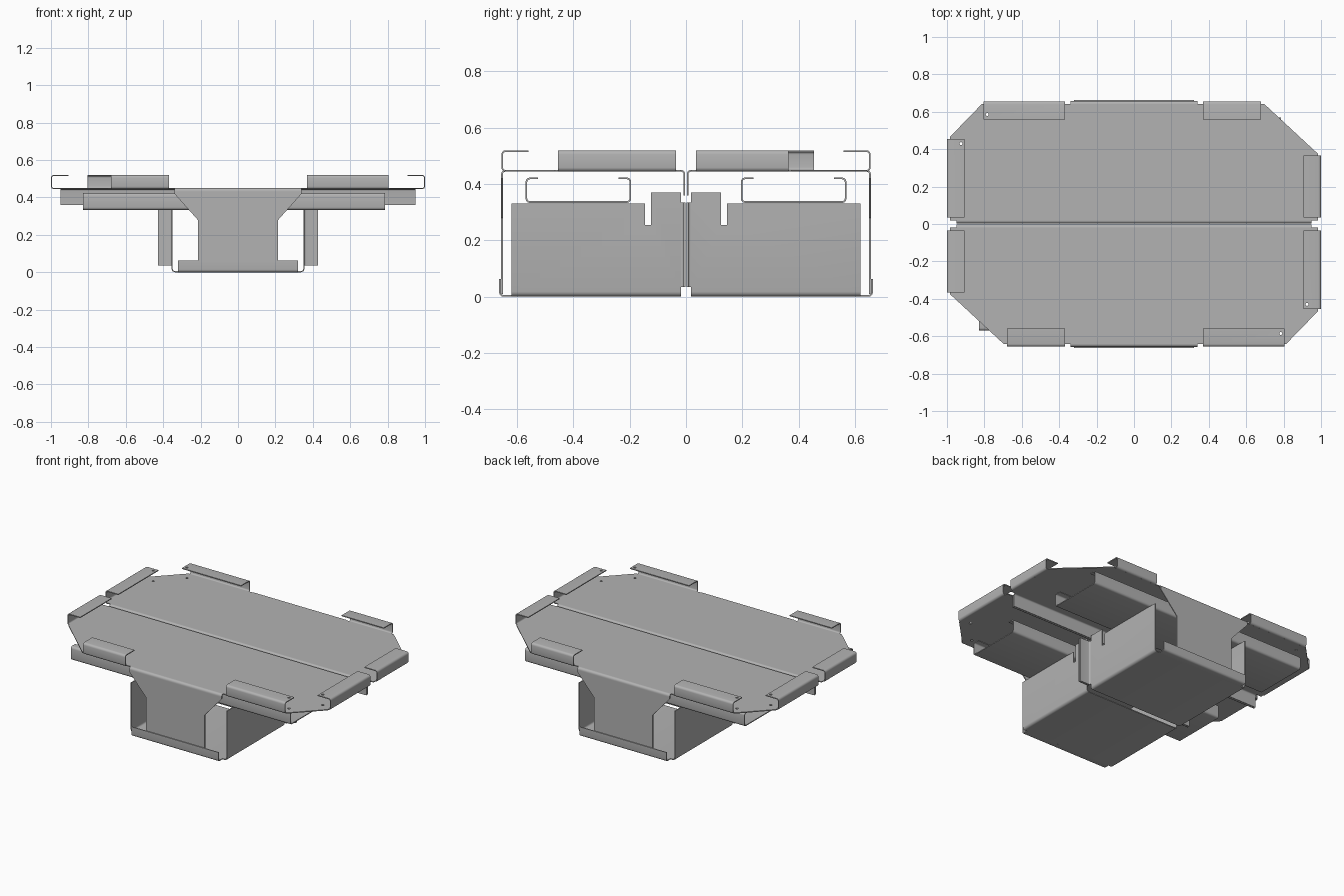
import bpy, bmesh, math
from mathutils import Vector, Matrix

if "Cube" in bpy.data.objects:
    bpy.data.objects.remove(bpy.data.objects["Cube"])

T = 0.006          # sheet thickness
TOP = 0.447        # deck height
LIP = 0.517        # height of the folded edge lips
WALL = 0.352       # half width of the lower box

steel = bpy.data.materials.new("grey_steel")
steel.use_nodes = True
COLOUR = (0.45, 0.45, 0.45, 1)
steel.diffuse_color = COLOUR
steel.node_tree.nodes["Principled BSDF"].inputs["Base Color"].default_value = COLOUR


def rounded(points, radius=0.012, steps=4):
    """Round the inner corners of an open path."""
    pts = [Vector(p) for p in points]
    out = [pts[0]]
    for a, b, c in zip(pts, pts[1:], pts[2:]):
        start = b + (a - b).normalized() * radius
        end = b + (c - b).normalized() * radius
        centre = start + end - b
        for i in range(steps + 1):
            t = i / steps * math.pi / 2
            out.append(centre + (start - centre) * math.cos(t) + (end - centre) * math.sin(t))
    return out + [pts[-1]]


def place(axis, p, d):
    return {"x": (d, p[0], p[1]), "y": (p[0], d, p[1]), "z": (p[0], p[1], d)}[axis]


def finish(name, bm, turn, cutters=()):
    """Thicken the sheet, cut it, and bake the result."""
    bmesh.ops.recalc_face_normals(bm, faces=bm.faces)
    if turn:
        bmesh.ops.rotate(bm, verts=bm.verts, matrix=Matrix.Rotation(math.pi, 3, "Z"))
    mesh = bpy.data.meshes.new(name)
    bm.to_mesh(mesh)
    bm.free()
    ob = bpy.data.objects.new(name, mesh)
    bpy.context.collection.objects.link(ob)
    mod = ob.modifiers.new("thickness", "SOLIDIFY")
    mod.thickness, mod.offset = T, 0
    for cutter in cutters:
        cut = ob.modifiers.new("cut", "BOOLEAN")
        cut.operation, cut.solver, cut.object = "DIFFERENCE", "EXACT", cutter
    dg = bpy.context.evaluated_depsgraph_get()
    baked = bpy.data.meshes.new_from_object(ob.evaluated_get(dg))
    ob.modifiers.clear()
    ob.data = baked
    baked.materials.clear()
    baked.materials.append(steel)
    bpy.ops.object.select_all(action="DESELECT")
    ob.select_set(True)
    bpy.context.view_layer.objects.active = ob
    bpy.ops.object.shade_smooth_by_angle(angle=math.radians(30))
    return ob


def fold(name, path, axis, lo, hi, turn, radius=0.012, cutters=()):
    """Bent sheet: a rounded path extruded along an axis."""
    bm = bmesh.new()
    path = rounded(path, radius)
    rows = [[bm.verts.new(place(axis, p, d)) for p in path] for d in (lo, hi)]
    for i in range(len(path) - 1):
        bm.faces.new((rows[0][i], rows[0][i + 1], rows[1][i + 1], rows[1][i]))
    return finish(name, bm, turn, cutters)


def plate(name, outline, axis, depth, turn, cutters=()):
    bm = bmesh.new()
    bm.faces.new([bm.verts.new(place(axis, p, depth)) for p in outline])
    return finish(name, bm, turn, cutters)


def cutter_object(bm):
    mesh = bpy.data.meshes.new("cutter")
    bm.to_mesh(mesh)
    bm.free()
    ob = bpy.data.objects.new("cutter", mesh)
    ob.hide_render = True
    bpy.context.collection.objects.link(ob)
    return ob


def block_cutter(y0, y1, z0, z1, s):
    bm = bmesh.new()
    bmesh.ops.create_cube(bm, size=1)
    bmesh.ops.scale(bm, verts=bm.verts, vec=(1, y1 - y0, z1 - z0))
    bmesh.ops.translate(bm, verts=bm.verts, vec=(0, s * (y0 + y1) / 2, (z0 + z1) / 2))
    return cutter_object(bm)


def hole_cutter(x, y, s):
    bm = bmesh.new()
    bmesh.ops.create_cone(bm, cap_ends=True, segments=12, radius1=0.008, radius2=0.008,
                          depth=0.2, matrix=Matrix.Translation((s * x, s * y, 0.48)))
    return cutter_object(bm)


for half, s in (("front", 1), ("back", -1)):
    turn = s < 0
    side_hole = hole_cutter(0.925, -0.43, s)
    end_hole = hole_cutter(0.785, -0.585, s)
    notch = block_cutter(-0.145, -0.125, 0.255, 0.5, s)
    step = block_cutter(-0.7, -0.135, 0.33, 0.5, s)

    # deck with clipped corners and the downward fold at the middle
    plate(half + "_deck",
          [(-0.985, -0.018), (-0.985, -0.374), (-0.696, -0.642), (0.813, -0.642),
           (0.985, -0.465), (0.985, -0.018)], "z", TOP, turn, (side_hole, end_hole))
    fold(half + "_middle_web", [(-0.006, 0.36), (-0.006, TOP), (-0.02, TOP)],
         "x", -0.95, 0.95, turn)

    # upturned edge flanges with inward lips
    edge = [(-0.64, TOP), (-0.653, TOP), (-0.653, LIP), (-0.56, LIP)]
    fold(half + "_short_edge_lip", edge, "x", -0.68, -0.37, turn)
    fold(half + "_long_edge_lip", edge, "x", 0.37, 0.805, turn, cutters=(end_hole,))
    for name, sx, reach, cuts in (("short", -1, -0.365, ()), ("long", 1, -0.455, (side_hole,))):
        side = [(sx * x, z) for x, z in ((0.984, TOP), (0.997, TOP), (0.997, LIP), (0.905, LIP))]
        fold(f"{half}_{name}_side_lip", side, "y", reach, -0.035, turn, cutters=cuts)

    # tapered apron hanging from the deck edge
    fold(half + "_apron_bend", [(-0.64, TOP), (-0.654, TOP), (-0.654, 0.43)],
         "x", -0.34, 0.34, turn)
    taper = [(0.34, 0.43), (0.34, 0.42), (0.215, 0.28), (0.215, 0.01)]
    plate(half + "_apron", taper + [(-x, z) for x, z in reversed(taper)], "y", -0.654, turn)

    # lower box: open channel with notched walls, front lip and outward flanges
    fold(half + "_box", [(-WALL, 0.37), (-WALL, 0.003), (WALL, 0.003), (WALL, 0.37)],
         "y", -0.62, -0.018, turn, 0.015, (notch, step))
    fold(half + "_box_lip", [(-0.62, 0.003), (-0.661, 0.003), (-0.661, 0.062)],
         "x", -0.32, 0.32, turn)
    for side, sx in (("right", -1), ("left", 1)):
        fold(f"{half}_box_{side}_flange",
             [(sx * WALL, -0.018), (sx * WALL, -0.005), (sx * 0.428, -0.005)],
             "z", 0.035, 0.355 - 0.02, turn)

    # lipped channel running across under the deck
    ends = sorted((s * -0.83, s * 0.785))
    fold(half + "_cross_channel",
         [(-0.525, 0.42), (-0.567, 0.42), (-0.567, 0.336), (-0.198, 0.336),
          (-0.198, 0.42), (-0.24, 0.42)], "x", ends[0], ends[1], turn)

    for helper in (side_hole, end_hole, notch, step):
        bpy.data.objects.remove(helper)
